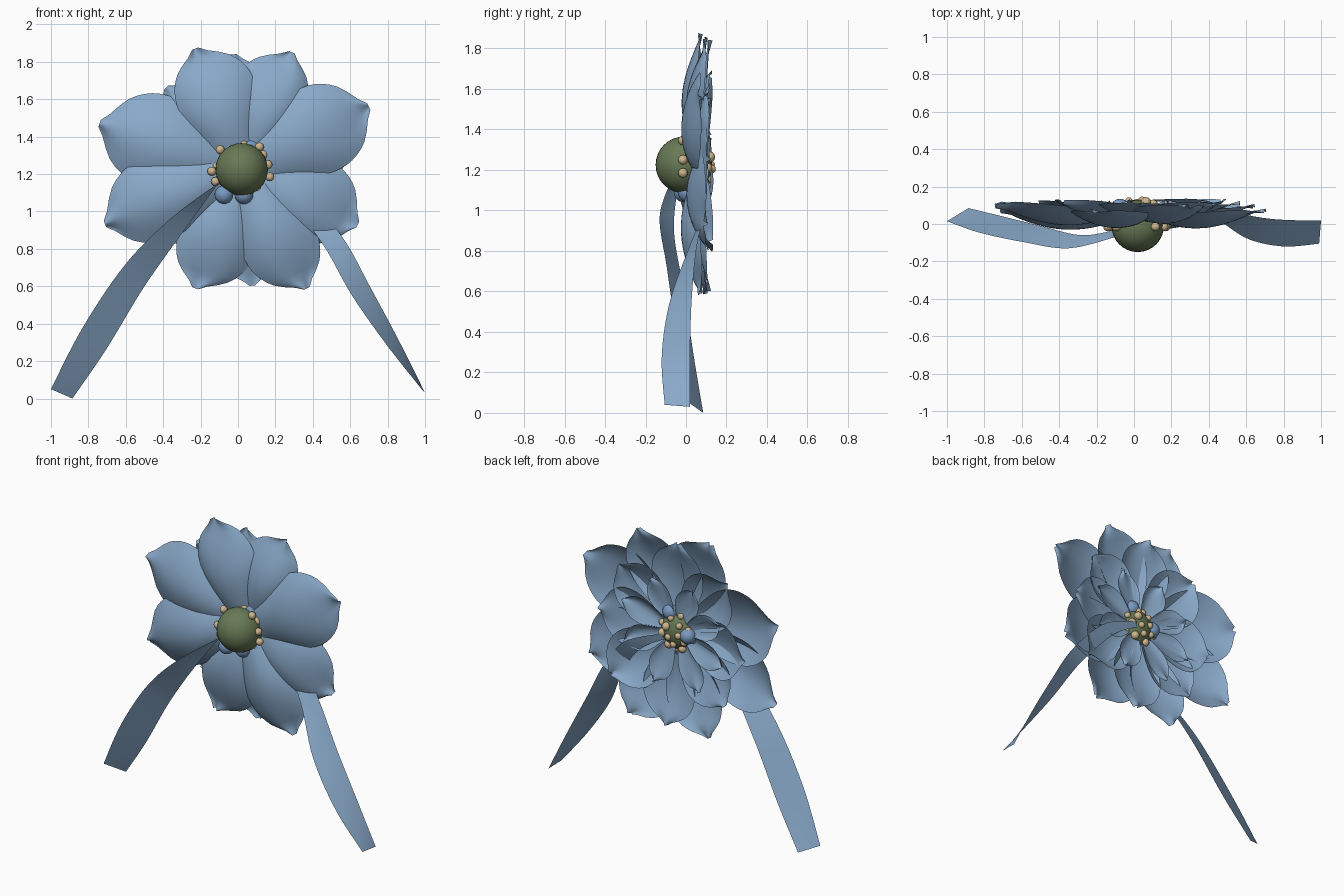
import bpy, bmesh, math, random
from mathutils import Vector

if "Cube" in bpy.data.objects:
    bpy.data.objects.remove(bpy.data.objects["Cube"])

random.seed(4)
CX, CY, CZ = 0.02, -0.01, 1.225


def material(name, rgb):
    m = bpy.data.materials.new(name)
    m.diffuse_color = (*rgb, 1)
    m.use_nodes = True
    m.node_tree.nodes["Principled BSDF"].inputs["Base Color"].default_value = m.diffuse_color
    return m


BLUE = material("petal blue", (0.25, 0.395, 0.58))
BALL = material("berry blue", (0.19, 0.32, 0.53))
GREEN = material("moss green", (0.135, 0.19, 0.09))
TAN = material("stamen tan", (0.62, 0.47, 0.27))


def finish(name, bm, mat):
    me = bpy.data.meshes.new(name)
    bm.to_mesh(me)
    bm.free()
    me.materials.append(mat)
    for p in me.polygons:
        p.use_smooth = True
    ob = bpy.data.objects.new(name, me)
    bpy.context.collection.objects.link(ob)
    return ob


def sheet(name, point, nu, nv, mat=BLUE):
    """Thin surface from point(u, v), u in 0..1, v in -1..1."""
    bm = bmesh.new()
    g = [[bm.verts.new(point(i / nu, 2 * j / nv - 1)) for j in range(nv + 1)]
         for i in range(nu + 1)]
    for i in range(nu):
        for j in range(nv):
            bm.faces.new((g[i][j], g[i + 1][j], g[i + 1][j + 1], g[i][j + 1]))
    return finish(name, bm, mat)


def spline(pts, t):
    """Catmull-Rom through evenly spaced points."""
    n = len(pts) - 1
    i = min(int(t * n), n - 1)
    f = t * n - i
    p = [Vector(pts[max(0, min(n, i + k))]) for k in (-1, 0, 1, 2)]
    return 0.5 * (2 * p[1] + (p[2] - p[0]) * f + (2 * p[0] - 5 * p[1] + 4 * p[2] - p[3]) * f * f
                  + (3 * p[1] - p[0] - 3 * p[2] + p[3]) * f ** 3)


# Relative half width of a petal from base to tip
OUTLINE = [(w, 0) for w in (0.28, 0.52, 0.75, 0.93, 1.0, 0.93, 0.66, 0.08)]


def petal(name, ang, length, wl, wr, y0, bulge, lift, cup):
    d = Vector((math.cos(ang), 0, math.sin(ang)))
    p = Vector((-math.sin(ang), 0, math.cos(ang)))
    ph = random.uniform(0, 6)

    def point(u, v):
        w = spline(OUTLINE, u)[0] * (wl if v > 0 else wr)
        r = 0.07 + (length - 0.07) * u
        y = y0 - bulge * math.sin(math.pi * min(1, u * 1.1)) + lift * u ** 3
        y += cup * v * v * math.sin(math.pi * u) + 0.012 * u * math.sin(3 * v + ph)
        return Vector((CX, y, CZ)) + d * r + p * (v * w)
    return sheet(name, point, 20, 14)


# Outer petals: tip x, tip z, half width on each side
outer = [(-0.23, 1.87, 0.20, 0.235), (0.29, 1.85, 0.225, 0.18),
         (0.70, 1.56, 0.25, 0.23), (0.64, 0.93, 0.24, 0.21),
         (0.37, 0.59, 0.19, 0.22), (-0.23, 0.59, 0.225, 0.19),
         (-0.71, 0.93, 0.20, 0.25), (-0.74, 1.47, 0.24, 0.255)]
for i, (tx, tz, wl, wr) in enumerate(outer):
    dx, dz = tx - CX, tz - CZ
    petal(f"outer_petal_{i + 1}", math.atan2(dz, dx), math.hypot(dx, dz), wl, wr,
          0.03 + 0.025 * (i % 2), 0.06, 0.04, 0.085)

# Middle and inner petals, layered towards the back
for i in range(8):
    petal(f"middle_petal_{i + 1}", math.radians(45 * i + random.uniform(-6, 6)),
          0.58 + random.uniform(-0.06, 0.06), 0.19, 0.19,
          0.065, 0.03, 0.03 + random.uniform(0, 0.03), 0.06)
for i in range(8):
    petal(f"inner_petal_{i + 1}", math.radians(45 * i + 20 + random.uniform(-8, 8)),
          0.40 + random.uniform(-0.05, 0.05), 0.085, 0.085,
          0.07, 0.0, 0.045, 0.03)


def ball(name, c, r, mat, seg=24):
    bm = bmesh.new()
    bmesh.ops.create_uvsphere(bm, u_segments=seg, v_segments=seg // 2, radius=r)
    bmesh.ops.translate(bm, verts=bm.verts, vec=c)
    return finish(name, bm, mat)


# Green centre
ball("flower_centre", (CX, CY, CZ), 0.14, GREEN, 32)

# Stamen beads spread over the back half of the centre
N = 24
for k in range(N):
    t = 0.2 + 0.79 * (k + 0.5) / N
    s = math.sqrt(1 - t * t)
    a = k * 2.39996 + 0.6
    c = Vector((CX, CY, CZ)) + 0.14 * Vector((s * math.cos(a), t, s * math.sin(a)))
    ball(f"stamen_{k + 1}", c, 0.021 + 0.006 * (k % 3 == 0), TAN, 12)

# Beads peeping out around the rim in front of the petals
for k, (x, z) in enumerate([(-0.095, 1.33), (-0.14, 1.215), (-0.12, 1.16),
                            (0.115, 1.345), (0.17, 1.185), (0.16, 1.25)]):
    ball(f"rim_stamen_{k + 1}", (x, -0.015, z), 0.024, TAN, 12)

# Blue berries
for k, o in enumerate([(0.05, 0.07, 0.115), (-0.095, 0.095, 0.0),
                       (0.012, 0.02, -0.135), (-0.095, 0.0, -0.135)]):
    ball(f"berry_{k + 1}", Vector((CX, CY, CZ)) + Vector(o), 0.05, BALL)


# Hanging ribbons, each lofted between two edge curves
def ribbon(name, a, b):
    sheet(name, lambda u, v: spline(a, u).lerp(spline(b, u), (v + 1) / 2), 28, 4)


ribbon("left_ribbon",
       [(-0.10, -0.07, 1.155), (-0.35, -0.13, 0.97), (-0.60, -0.095, 0.72),
        (-0.83, -0.045, 0.38), (-1.0, 0.015, 0.05)],
       [(-0.09, -0.03, 1.17), (-0.28, -0.06, 0.91), (-0.50, -0.01, 0.60),
        (-0.70, 0.04, 0.27), (-0.885, 0.085, 0.0)])
ribbon("right_ribbon",
       [(0.07, 0.12, 1.18), (0.26, 0.11, 1.06), (0.45, 0.02, 0.83), (0.61, -0.08, 0.55),
        (0.80, -0.12, 0.28), (0.99, -0.105, 0.04)],
       [(0.10, 0.13, 1.21), (0.36, 0.13, 1.09), (0.56, 0.06, 0.86), (0.71, 0.03, 0.59),
        (0.86, 0.02, 0.31), (1.0, 0.02, 0.03)])
